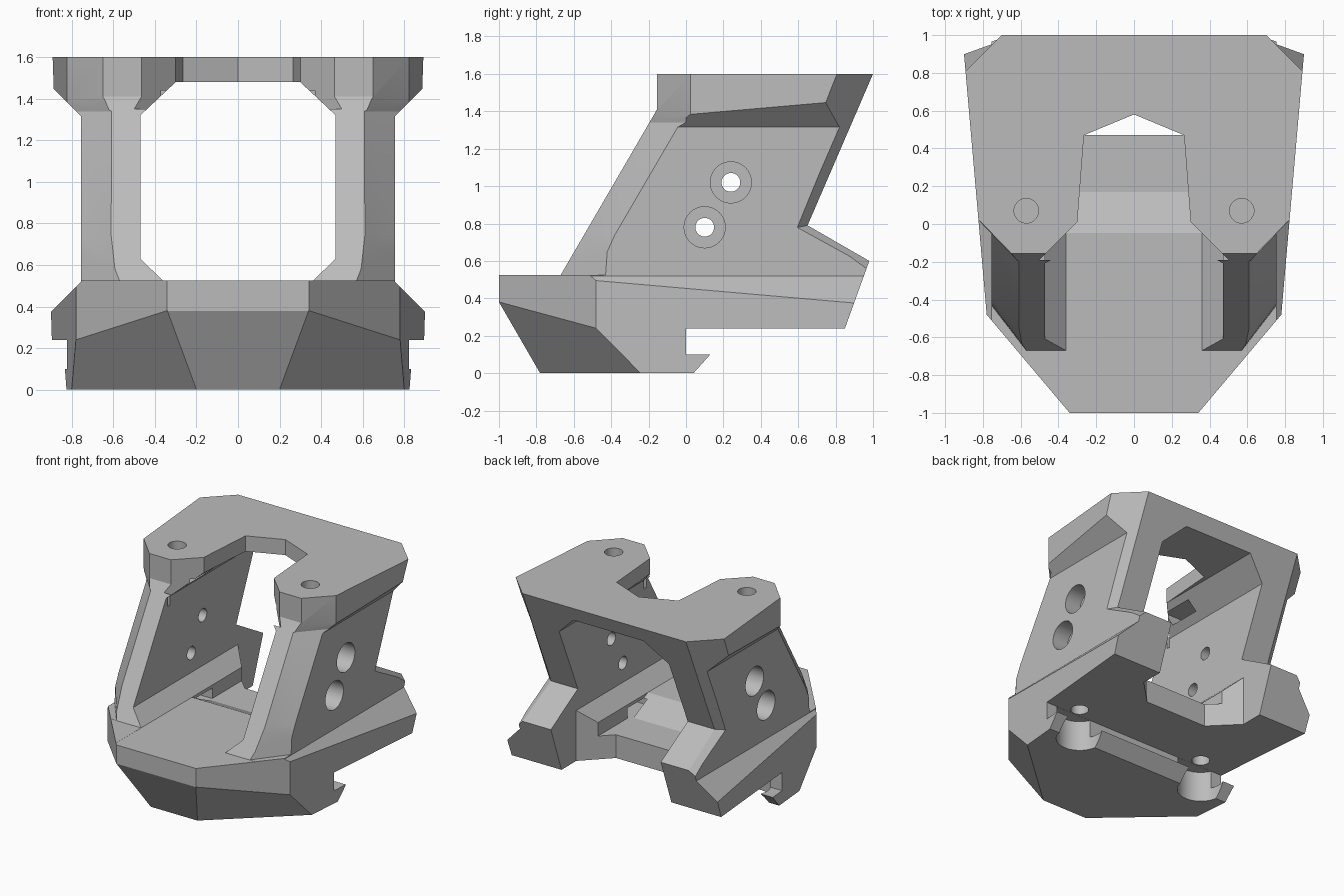
import bpy, bmesh
from mathutils import Vector, Matrix

if "Cube" in bpy.data.objects:
    bpy.data.objects.remove(bpy.data.objects["Cube"])

grey = bpy.data.materials.new("plain grey")
grey.use_nodes = True
grey.diffuse_color = (0.5, 0.5, 0.5, 1)
grey.node_tree.nodes["Principled BSDF"].inputs["Base Color"].default_value = (0.5, 0.5, 0.5, 1)


def make(name, bm):
    bmesh.ops.recalc_face_normals(bm, faces=bm.faces)
    mesh = bpy.data.meshes.new(name)
    bm.to_mesh(mesh)
    bm.free()
    ob = bpy.data.objects.new(name, mesh)
    bpy.context.collection.objects.link(ob)
    return ob


def loft(name, rings):
    """Closed solid through matching rings of points."""
    bm = bmesh.new()
    vs = [[bm.verts.new(p) for p in ring] for ring in rings]
    n = len(vs[0])
    for a, b in zip(vs, vs[1:]):
        for i in range(n):
            j = (i + 1) % n
            bm.faces.new((a[i], a[j], b[j], b[i]))
    bm.faces.new(vs[0])
    bm.faces.new(vs[-1])
    return make(name, bm)


def prism(name, axis, outline, lo, hi):
    """Extrude a 2D outline along the given axis."""
    place = {"x": lambda p, t: (t, p[0], p[1]),
             "y": lambda p, t: (p[0], t, p[1]),
             "z": lambda p, t: (p[0], p[1], t)}[axis]
    return loft(name, [[place(p, t) for p in outline] for t in (lo, hi)])


def box(name, x, y, z):
    return prism(name, "z", [(x[0], y[0]), (x[1], y[0]), (x[1], y[1]), (x[0], y[1])], *z)


def cylinder(name, axis, centre, r, lo, hi):
    bm = bmesh.new()
    bmesh.ops.create_cone(bm, cap_ends=True, segments=40, radius1=r, radius2=r, depth=hi - lo)
    ob = make(name, bm)
    mid = (lo + hi) / 2
    if axis == "x":
        ob.data.transform(Matrix.Rotation(1.5707963, 4, "Y"))
        ob.data.transform(Matrix.Translation((mid, *centre)))
    else:
        ob.data.transform(Matrix.Translation((*centre, mid)))
    return ob


def sym(half):
    """Mirror a half outline, listed from the centre outwards."""
    return half + [(-x, y) for x, y in reversed(half) if x]


def combine(body, tool, mode="DIFFERENCE"):
    mod = body.modifiers.new("cut", "BOOLEAN")
    mod.operation, mod.solver, mod.object = mode, "EXACT", tool
    graph = bpy.context.evaluated_depsgraph_get()
    mesh = bpy.data.meshes.new_from_object(body.evaluated_get(graph))
    body.modifiers.clear()
    body.data = mesh
    bpy.data.objects.remove(tool)


# Solid body: side profile limited by the tapered plan
side = [(-1, .38), (-1, .525), (-.67, .525), (-.155, 1.41), (-.155, 1.6), (1, 1.6),
        (.65, .79), (.98, .6), (.85, .24), (0, .24), (0, .1), (.13, .1), (.04, 0), (-.78, 0)]
body = prism("bracket_body", "x", side, -1, 1)
plan = sym([(.34, -1.001), (.78, -.48), (.9, .9), (.91, 1.1)])
combine(body, prism("plan", "z", plan, -.1, 1.7), "INTERSECT")

# Angled chin facets
bm = bmesh.new()
bm.from_mesh(body.data)
for s in (1, -1):
    cut = bmesh.ops.bisect_plane(bm, geom=bm.verts[:] + bm.edges[:] + bm.faces[:],
                                 plane_co=(s * .34, -1, .38),
                                 plane_no=(s * .167, -.187, -.17), clear_outer=True)
    rim = [e for e in cut["geom_cut"] if isinstance(e, bmesh.types.BMEdge) and e.is_boundary]
    bmesh.ops.holes_fill(bm, edges=rim)
bmesh.ops.recalc_face_normals(bm, faces=bm.faces)
bm.to_mesh(body.data)
bm.free()

# Central opening, top notch, stepped floor and rear notch
combine(body, prism("opening", "y", sym([(.36, .5245), (.47, .63), (.47, 1.32), (.3, 1.48)]), -1.2, 1.2))
combine(body, prism("top_notch", "z", sym([(0, .58), (.265, .47), (.3, .01), (.5, -.19)]), 1.25, 1.7))
combine(body, prism("floor_step", "x", [(-.05, .525), (.17, .42), (1.2, .42), (1.2, .6), (-.05, .6)], -.36, .36))
combine(body, prism("rear_notch", "z", sym([(.27, .47), (.47, .67), (.47, 1.2)]), .1, .7))

# Front wall chamfer: inner and outer corner at each height
levels = [(.526, (.57, -.67), (.755, -.43)), (.74, (.61, -.545), (.755, -.38)),
          (1.34, (.61, -.195), (.755, -.03)), (1.39, (.65, -.155), (.82, .02)),
          (1.7, (.65, -.155), (.82, .02))]
# Rear chamfer: path of the ridge and its inward drift
ridge = [((1.043, 1.7), (-1, 0)), ((.65, .79), (-1, -.2)), ((1.07, .548), (-.4, -.9))]

for s in (1, -1):
    rings = []
    for z, a, b in levels:
        a, b = Vector(a), Vector(b)
        p, q = a + (a - b) * .6, b + (b - a) * 1.5
        rings.append([(s * p.x, p.y, z), (s * q.x, q.y, z), (s * q.x, p.y, z)])
    combine(body, loft("front_chamfer", rings))

    # Side recess with flared top and bottom
    combine(body, prism("side_recess", "y", [(s * .755, .52), (s * .755, 1.315),
                                             (s * 1.1, 1.66), (s * 1.1, .175)], -1.2, 1.3))
    rings = []
    for (y, z), (dy, dz) in ridge:
        def at(x, t):
            return (s * x, y + dy * t, z + dz * t)
        rings.append([at(.67, -.03), at(.95, -.03), at(.95, .25)])
    combine(body, loft("rear_chamfer", rings))

    # Side screw holes with counterbores
    for c in ((.1, .78), (.24, 1.02)):
        for r, lo, hi in ((.05, .4, .9), (.11, .62, .9)):
            lo, hi = sorted((s * lo, s * hi))
            combine(body, cylinder("side_hole", "x", c, r, lo, hi))

    # Upright screw holes, nut pockets and clearance in the rear lip
    c = (s * .57, .07)
    xs = sorted((s * .33, s * .66))
    combine(body, box("upper_pocket", xs, (-.06, .2), (1.37, 1.44)))
    combine(body, box("lower_pocket", xs, (-.06, .2), (.42, .5)))
    combine(body, cylinder("upper_hole", "z", c, .065, 1.4, 1.7))
    combine(body, cylinder("lower_hole", "z", c, .065, .1, .46))
    combine(body, cylinder("lip_clearance", "z", c, .17, -.1, .239))

body.data.materials.clear()
body.data.materials.append(grey)
bpy.context.view_layer.objects.active = body
body.select_set(True)
bpy.ops.object.shade_smooth_by_angle(angle=.35)
